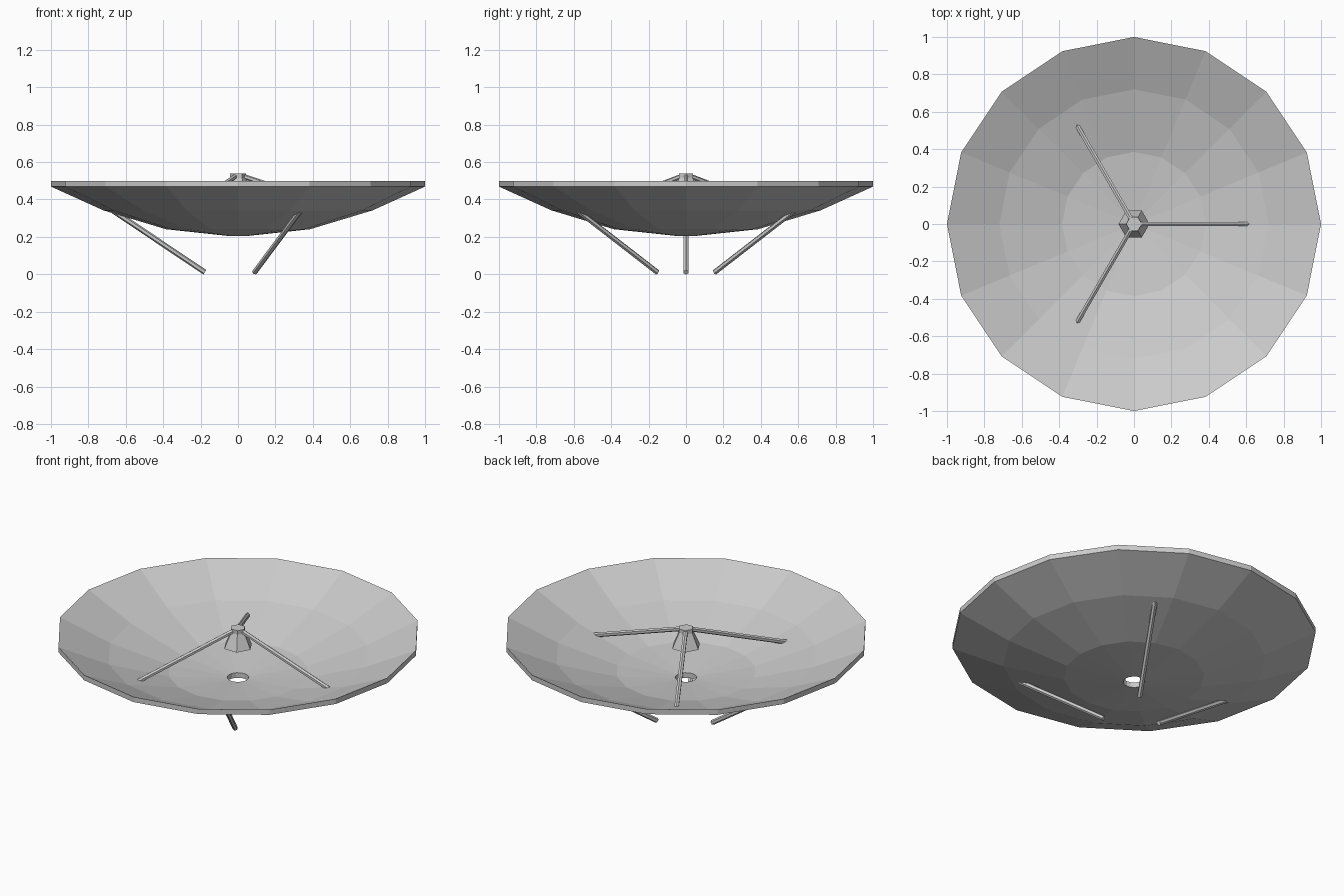
import bpy, bmesh
from math import cos, sin, radians, tau
from mathutils import Vector

if "Cube" in bpy.data.objects:
    bpy.data.objects.remove(bpy.data.objects["Cube"])


def make_object(name, bm):
    bmesh.ops.recalc_face_normals(bm, faces=bm.faces)
    mesh = bpy.data.meshes.new(name)
    bm.to_mesh(mesh)
    bm.free()
    obj = bpy.data.objects.new(name, mesh)
    bpy.context.collection.objects.link(obj)
    return obj


def lathe(name, profile, sides, closed):
    """Revolve (radius, z) points; closed loops the profile, otherwise the ends are capped."""
    bm = bmesh.new()
    rings = [[bm.verts.new((r * cos(tau * i / sides), r * sin(tau * i / sides), z))
              for i in range(sides)] for r, z in profile]
    pairs = list(zip(rings, rings[1:]))
    if closed:
        pairs.append((rings[-1], rings[0]))
    else:
        bm.faces.new(rings[0])
        bm.faces.new(rings[-1])
    for a, b in pairs:
        for i in range(sides):
            j = (i + 1) % sides
            bm.faces.new((a[i], a[j], b[j], b[i]))
    return make_object(name, bm)


def rod(name, angle, start, end, radius, sides=6):
    """Straight rod in the radial plane at an angle, between two (radius, z) points."""
    c, s = cos(radians(angle)), sin(radians(angle))
    p = Vector((start[0] * c, start[0] * s, start[1]))
    q = Vector((end[0] * c, end[0] * s, end[1]))
    bm = bmesh.new()
    bmesh.ops.create_cone(bm, cap_ends=True, segments=sides, radius1=radius,
                          radius2=radius, depth=(q - p).length)
    obj = make_object(name, bm)
    obj.location = (p + q) / 2
    obj.rotation_euler = (q - p).to_track_quat('Z', 'Y').to_euler()
    return obj


# Dish: thin faceted bowl with a central hole
inner = [(1.0, 0.5), (0.72, 0.373), (0.385, 0.272), (0.06, 0.237)]
outer = [(r, z - 0.031) for r, z in reversed(inner)]
lathe("dish", inner + outer, 16, True)

# Feed: hexagonal horn with a short cap
lathe("feed_horn", [(0.083, 0.425), (0.042, 0.515), (0.042, 0.538)], 6, False)

# Three struts holding the feed, three legs under the dish
for k in range(3):
    rod(f"feed_strut_{k + 1}", 120 * k, (0.03, 0.523), (0.61, 0.330), 0.0135)
    rod(f"leg_{k + 1}", 60 + 120 * k, (0.177, 0.011), (0.665, 0.338), 0.0145)
